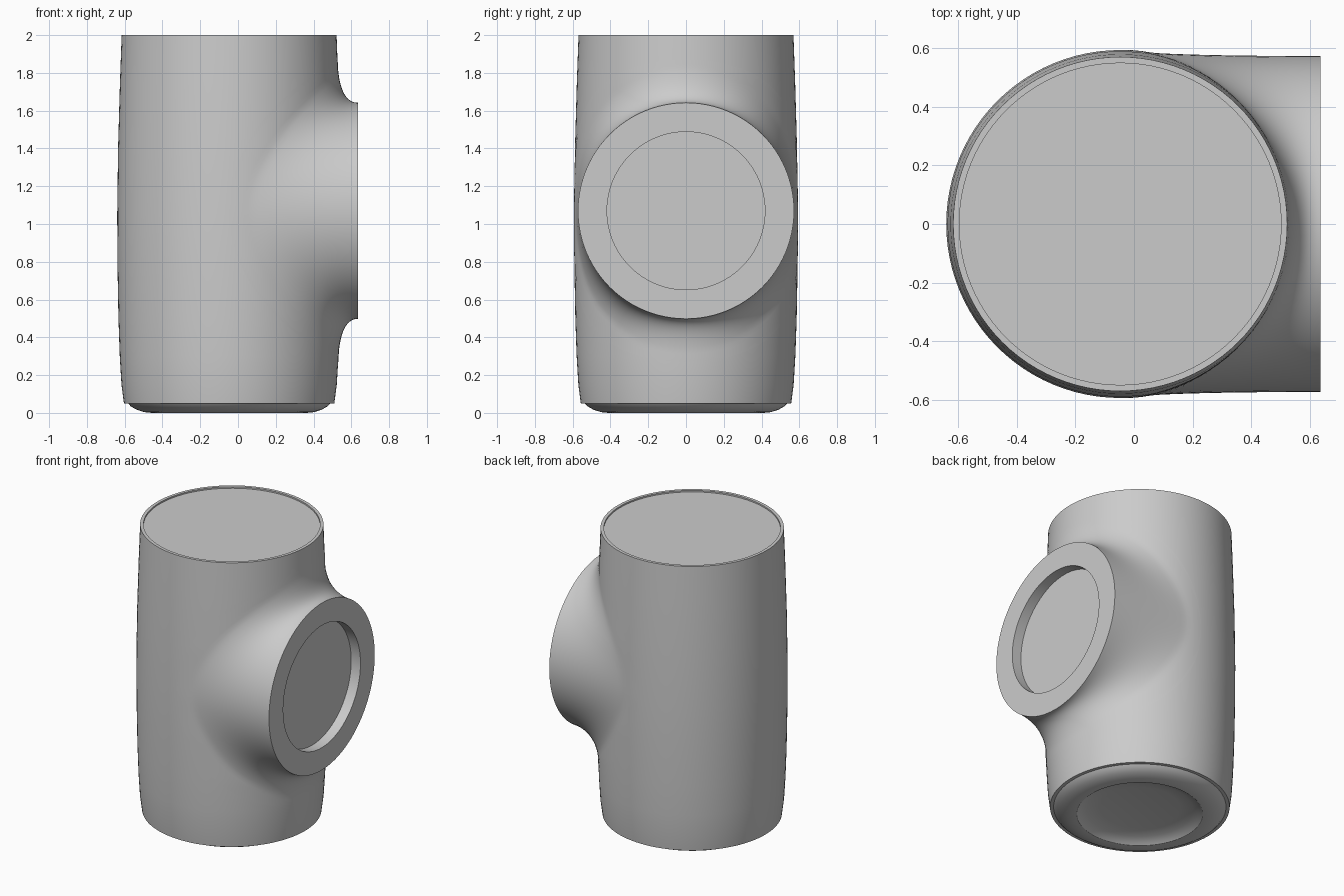
import bpy, bmesh
from math import sin, cos, pi, sqrt, hypot
from mathutils import Vector, Matrix

cube = bpy.data.objects.get("Cube")
if cube:
    bpy.data.objects.remove(cube, do_unlink=True)

AXIS_X = -0.047
PORT_X, PORT_Z, PORT_R = 0.635, 1.07, 0.572
SEGMENTS = 96

grey = bpy.data.materials.new("plain_grey")
GREY = (0.6, 0.6, 0.6, 1)
grey.use_nodes = True
grey.diffuse_color = GREY
grey.node_tree.nodes["Principled BSDF"].inputs["Base Color"].default_value = GREY


def finish(bm, name):
    bmesh.ops.remove_doubles(bm, verts=bm.verts, dist=1e-5)
    bmesh.ops.recalc_face_normals(bm, faces=bm.faces)
    mesh = bpy.data.meshes.new(name)
    bm.to_mesh(mesh)
    bm.free()
    mesh.materials.append(grey)
    obj = bpy.data.objects.new(name, mesh)
    bpy.context.collection.objects.link(obj)
    bpy.ops.object.select_all(action="DESELECT")
    obj.select_set(True)
    bpy.context.view_layer.objects.active = obj
    bpy.ops.object.shade_smooth_by_angle(angle=pi / 6)
    return obj


def bridge(bm, rings):
    """Join closed rings of points with quads."""
    rows = [[bm.verts.new(p) for p in ring] for ring in rings]
    for low, high in zip(rows, rows[1:]):
        for i in range(len(low)):
            j = (i + 1) % len(low)
            bm.faces.new((low[i], low[j], high[j], high[i]))
    return rows


# Barrel side as (radius, height)
SIDE = [(0.557, 0.05), (0.57, 0.15), (0.579, 0.3), (0.586, 0.5), (0.5915, 0.8),
        (0.5925, 1.05), (0.588, 1.4), (0.578, 1.75), (0.569, 2.0)]


def body_radius(z):
    for (r0, z0), (r1, z1) in zip(SIDE, SIDE[1:]):
        if z <= z1:
            return r0 + (r1 - r0) * (z - z0) / (z1 - z0)
    return SIDE[-1][0]


# Body: dished underside, stepped foot, bulging barrel, shallow top recess
underside = [(0.25, 0.045), (0.33, 0.03), (0.37, 0.014), (0.39, 0)]
foot = [(0.41, 0), (0.45, 0.004), (0.49, 0.017), (0.52, 0.034), (0.535, 0.05)]
top = [(0.548, 2.0), (0.548, 1.99)]
angles = [2 * pi * i / SEGMENTS for i in range(SEGMENTS)]
bm = bmesh.new()
rows = bridge(bm, [[(AXIS_X + r * cos(a), r * sin(a), z) for a in angles]
                   for r, z in underside + foot + SIDE + top])
bm.faces.new(rows[0])
bm.faces.new(rows[-1])
finish(bm, "body")


# Side port: each strand sweeps from the rim back onto the barrel
def strand_point(a, t):
    y, z = PORT_R * cos(a), PORT_Z + PORT_R * sin(a)
    rim = Vector((PORT_X, y, z))
    corner = Vector((AXIS_X + sqrt(body_radius(z) ** 2 - y * y), y, z))
    end_z = PORT_Z + 0.8 * sin(a)
    wrap = pi / 2 * cos(a)
    r = body_radius(end_z)
    end = Vector((AXIS_X + r * cos(wrap), r * sin(wrap), end_z))
    p = rim * (1 - t) ** 2 + corner * 2 * t * (1 - t) + end * t * t
    # keep the strand just outside the barrel
    dx = p.x - AXIS_X
    grow = max(1, (body_radius(p.z) + 0.001) / hypot(dx, p.y))
    return Vector((AXIS_X + dx * grow, p.y * grow, p.z))


STEPS = 20
bm = bmesh.new()
bridge(bm, [[strand_point(a, s / STEPS) for a in angles] for s in range(STEPS + 1)])
finish(bm, "port_blend")

# Port face: flat rim around a round recess
bm = bmesh.new()
face = [(PORT_R, 0), (0.418, 0), (0.418, -0.07)]
rows = bridge(bm, [[(PORT_X + d, r * cos(a), PORT_Z + r * sin(a)) for a in angles]
                   for r, d in face])
bm.faces.new(rows[-1])
port = finish(bm, "port_face")
# open shell: make the rim face outward
if port.data.polygons[0].normal.x < 0:
    port.data.flip_normals()
